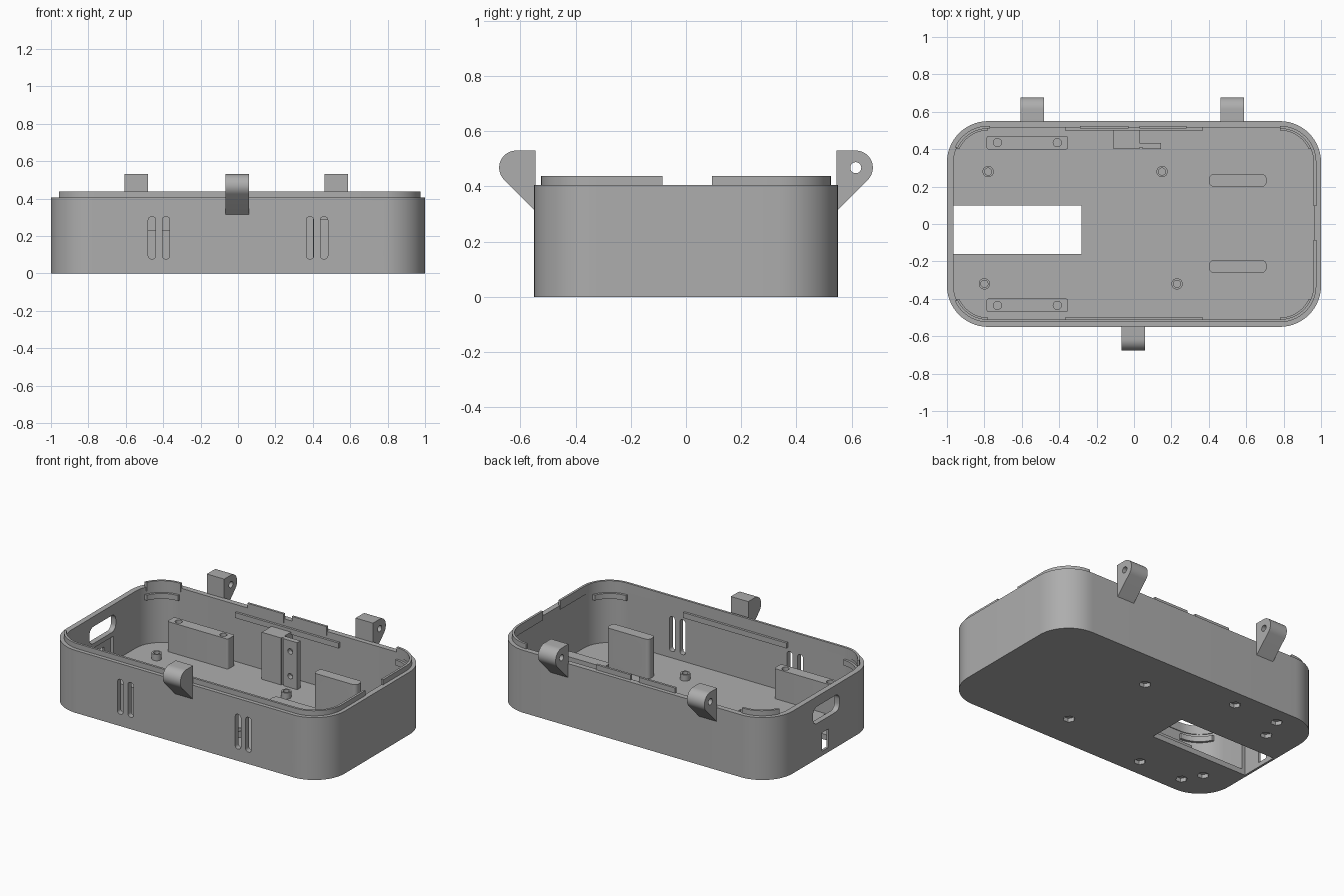
import bpy, bmesh
from math import sin, cos, pi, radians
from mathutils import Matrix

cube = bpy.data.objects.get("Cube")
if cube:
    bpy.data.objects.remove(cube, do_unlink=True)

grey = bpy.data.materials.new("matte grey")
grey.use_nodes = True
COLOUR = (0.42, 0.42, 0.42, 1)
grey.diffuse_color = COLOUR
grey.node_tree.nodes["Principled BSDF"].inputs["Base Color"].default_value = COLOUR

# Axis remaps: local z is the extrusion direction
ALONG = {
    "z": Matrix.Identity(4),
    "x": Matrix(((0, 0, 1, 0), (1, 0, 0, 0), (0, 1, 0, 0), (0, 0, 0, 1))),
    "y": Matrix(((1, 0, 0, 0), (0, 0, 1, 0), (0, 1, 0, 0), (0, 0, 0, 1))),
}


def prism(name, outline, lo, hi, axis="z"):
    """Extrude a 2D outline from lo to hi along an axis."""
    bm = bmesh.new()
    face = bm.faces.new([bm.verts.new((u, v, lo)) for u, v in outline])
    ext = bmesh.ops.extrude_face_region(bm, geom=[face])["geom"]
    verts = [g for g in ext if isinstance(g, bmesh.types.BMVert)]
    bmesh.ops.translate(bm, verts=verts, vec=(0, 0, hi - lo))
    bm.transform(ALONG[axis])
    bmesh.ops.recalc_face_normals(bm, faces=bm.faces)
    mesh = bpy.data.meshes.new(name)
    bm.to_mesh(mesh)
    bm.free()
    mesh.materials.append(grey)
    obj = bpy.data.objects.new(name, mesh)
    bpy.context.collection.objects.link(obj)
    return obj


def rounded(cx, cy, hx, hy, r, n=6):
    """Rounded rectangle outline."""
    pts = []
    for k, (sx, sy) in enumerate(((1, 1), (-1, 1), (-1, -1), (1, -1))):
        for i in range(n + 1):
            a = (k + i / n) * pi / 2
            pts.append((cx + sx * (hx - r) + r * cos(a), cy + sy * (hy - r) + r * sin(a)))
    return pts


def circle(cx, cy, r, n=24):
    return [(cx + r * cos(2 * pi * i / n), cy + r * sin(2 * pi * i / n)) for i in range(n)]


def box(name, x0, x1, y0, y1, z0, z1):
    return prism(name, [(x0, y0), (x1, y0), (x1, y1), (x0, y1)], z0, z1)


def cut(target, *cutters):
    """Subtract each cutter and discard it."""
    bpy.context.view_layer.objects.active = target
    for c in cutters:
        mod = target.modifiers.new("cut", "BOOLEAN")
        mod.operation = "DIFFERENCE"
        mod.solver = "EXACT"
        mod.object = c
        bpy.ops.object.modifier_apply(modifier=mod.name)
        bpy.data.objects.remove(c, do_unlink=True)


def shell(inset):
    return rounded(0, 0, 1 - inset, 0.55 - inset, 0.22 - inset, 14)


def ring(name, outer, inner, z0, z1):
    obj = prism(name, shell(outer), z0, z1)
    cut(obj, prism("cutter", shell(inner), z0 - 0.1, z1 + 0.1))
    return obj


FLOOR = 0.035
POSTS = [(-0.78, 0.28), (0.15, 0.28), (0.23, -0.32), (-0.80, -0.32)]
BLOCK_HOLES = [(x, y) for x in (-0.73, -0.41) for y in (-0.435, 0.435)]

# Tray body with open top
body = prism("tray_body", shell(0), 0, 0.405)
cut(body, prism("cutter", shell(0.035), FLOOR, 1))

# Floor opening, thinning the end wall beside it
cut(body, box("cutter", -0.985, -0.28, -0.16, 0.10, -0.1, 0.2))

# Vent slots in the front wall
for i in range(6):
    for x in (-0.76, 0.385):
        cut(body, prism("cutter", rounded(x + 0.075 * i, 0.19, 0.02, 0.113, 0.018),
                        -0.6, -0.49, "y"))

# Ports in the end wall
for y, z, hy, hz, r in ((0.26, 0.275, 0.075, 0.045, 0.015),
                        (-0.01, 0.285, 0.135, 0.055, 0.04),
                        (0, 0.09, 0.035, 0.06, 0.005)):
    cut(body, prism("cutter", rounded(y, z, hy, hz, r), -1.1, -0.9, "x"))

# Nut pockets under the floor
for x, y in POSTS + BLOCK_HOLES:
    cut(body, prism("cutter", circle(x, y, 0.036, 6), -0.1, 0.025))

# Raised lip around the rim, with gaps
lip = ring("rim_lip", 0.025, 0.04, 0.38, 0.438)
cut(lip,
    box("cutter", -1.1, -0.9, -0.41, 0.41, 0.3, 0.5),
    box("cutter", 0.9, 1.1, -0.085, 0.095, 0.3, 0.5),
    box("cutter", -0.77, -0.29, 0.4, 0.6, 0.3, 0.5),
    box("cutter", -0.03, 0.03, 0.4, 0.6, 0.3, 0.5),
    box("cutter", 0.28, 0.78, 0.4, 0.6, 0.3, 0.5))

# Snap ridges inside the walls and corners
ridges = ring("snap_ridges", 0.025, 0.05, 0.325, 0.36)
cut(ridges,
    box("cutter", -1.1, 1.1, -0.4, 0.4, 0.2, 0.5),
    box("cutter", -0.78, -0.37, -0.6, 0.6, 0.2, 0.5),
    box("cutter", 0.37, 0.78, -0.6, 0.6, 0.2, 0.5))

parts = [body, lip, ridges]


# Hinge knuckles
def hinge(name, x, side):
    cy, cz, r = 0.615, 0.468, 0.062
    arc = [(cy + r * cos(radians(a)), cz + r * sin(radians(a))) for a in range(90, -46, -9)]
    outline = [(0.545, cz + r)] + arc + [(0.545, 0.31)]
    obj = prism(name, [(side * y, z) for y, z in outline], x - 0.0625, x + 0.0625, "x")
    cut(obj, prism("cutter", circle(side * cy, cz, 0.02), x - 0.1, x + 0.1, "x"))
    parts.append(obj)


hinge("front_hinge", -0.003, -1)
hinge("back_hinge_right", -0.543, 1)
hinge("back_hinge_left", 0.525, 1)

for side, word in ((-1, "front"), (1, "back")):
    # Screw blocks
    block = prism(word + "_screw_block", rounded(-0.57, side * 0.435, 0.218, 0.036, 0.012),
                  FLOOR - 0.005, 0.23)
    cut(block, *[prism("cutter", circle(x, y, 0.022), 0.08, 0.3)
                 for x, y in BLOCK_HOLES if y * side > 0])
    # Upright mounts with a round opening
    mount = prism(word + "_round_mount",
                  rounded(0.555, side * 0.23 + 0.003, 0.153, 0.034, 0.025), FLOOR - 0.005, 0.29)
    cut(mount, prism("cutter", circle(0.555, 0.17, 0.095, 40), -0.35, 0.35, "y"))
    parts += [block, mount]

# Floor posts
for i, (x, y) in enumerate(POSTS):
    post = prism("floor_post_%d" % (i + 1), circle(x, y, 0.03), FLOOR - 0.005, 0.075)
    cut(post, prism("cutter", circle(x, y, 0.019), 0.04, 0.1))
    parts.append(post)

# Upright bracket plate on the back wall
plate = box("bracket_plate", -0.11, 0.145, 0.40, 0.433, FLOOR - 0.005, 0.34)
cut(plate, box("cutter", 0.03, 0.045, 0.39, 0.41, 0.0, 0.4),
    *[prism("cutter", circle(0.095, z, 0.018), 0.3, 0.5, "y") for z in (0.11, 0.27)])
web = box("bracket_web", -0.11, 0.03, 0.43, 0.52, FLOOR - 0.005, 0.34)
parts += [plate, web]

# Smooth the curves, keep the edges sharp
bpy.ops.object.select_all(action="DESELECT")
for p in parts:
    p.select_set(True)
bpy.context.view_layer.objects.active = body
bpy.ops.object.shade_smooth_by_angle(angle=radians(30))
